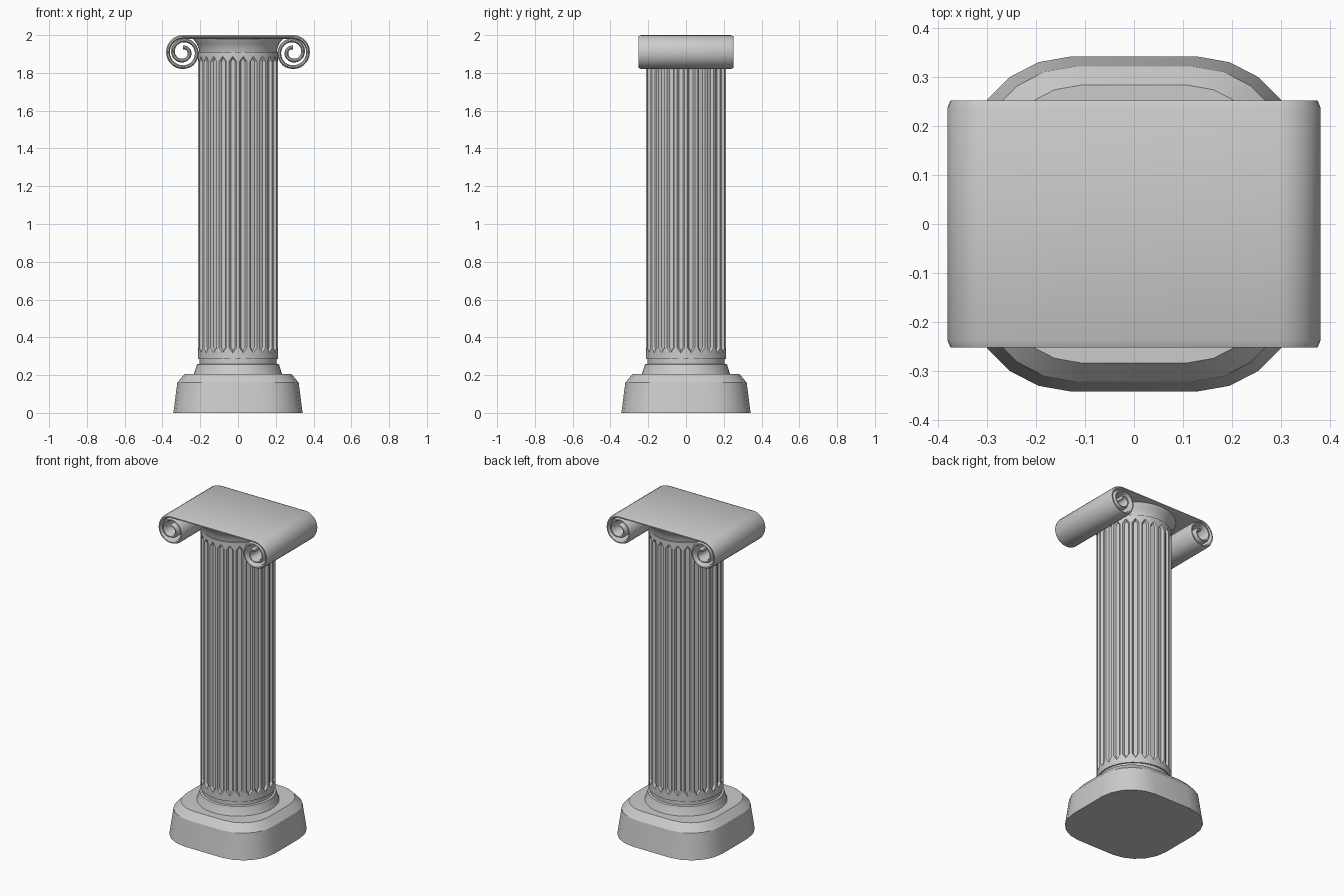
import bpy, bmesh, math
from math import sin, cos, pi
from mathutils import Vector

cube = bpy.data.objects.get("Cube")
if cube:
    bpy.data.objects.remove(cube, do_unlink=True)

GREY = 0.6
stone = bpy.data.materials.new("grey_stone")
stone.use_nodes = True
stone.diffuse_color = (GREY, GREY, GREY, 1)
stone.node_tree.nodes["Principled BSDF"].inputs["Base Color"].default_value = (GREY, GREY, GREY, 1)


def finish(bm, name, angle=30):
    bmesh.ops.recalc_face_normals(bm, faces=bm.faces[:])
    mesh = bpy.data.meshes.new(name)
    bm.to_mesh(mesh)
    bm.free()
    mesh.materials.append(stone)
    obj = bpy.data.objects.new(name, mesh)
    bpy.context.collection.objects.link(obj)
    bpy.ops.object.select_all(action="DESELECT")
    obj.select_set(True)
    bpy.context.view_layer.objects.active = obj
    bpy.ops.object.shade_smooth_by_angle(angle=math.radians(angle))
    return obj


def loft(name, sections, angle=30):
    """Skin a list of closed sections and cap both ends."""
    bm = bmesh.new()
    rings = [[bm.verts.new(p) for p in s] for s in sections]
    n = len(rings[0])
    for a, b in zip(rings, rings[1:]):
        for i in range(n):
            j = (i + 1) % n
            bm.faces.new((a[i], a[j], b[j], b[i]))
    bm.faces.new(rings[0])
    bm.faces.new(rings[-1])
    return finish(bm, name, angle)


def lathe(name, profile, segments=48):
    turn = [2 * pi * i / segments for i in range(segments)]
    return loft(name, [[(r * cos(t), r * sin(t), z) for t in turn] for r, z in profile])


# Plinth: rounded square, tapering upward with a sloped shoulder
corner = [(0.342, 0.127), (0.33, 0.195), (0.30, 0.253),
          (0.253, 0.30), (0.195, 0.33), (0.127, 0.342)]
outline = []
for q in range(4):
    c, s = round(cos(q * pi / 2)), round(sin(q * pi / 2))
    outline += [(x * c - y * s, x * s + y * c) for x, y in corner]
loft("plinth", [[(x * k, y * k, z) for x, y in outline]
                for k, z in ((1, 0), (0.94, 0.16), (0.83, 0.205))])

# Mouldings under and over the shaft
lathe("base_moulding", [(0.237, 0.2), (0.23, 0.215), (0.217, 0.257),
                        (0.205, 0.26), (0.205, 0.29)])
lathe("capital_flare", [(0.203, 1.9), (0.207, 1.925), (0.218, 1.955),
                        (0.238, 1.98), (0.24, 1.988)])

# Fluted shaft: each flute is a pointed panel, inset and sunk
FLUTES, R = 24, 0.213
LOW, TIP_LOW, SIDE_LOW = 0.285, 0.318, 0.345
HIGH, TIP_HIGH, SIDE_HIGH = 1.91, 1.888, 1.861
step = 2 * pi / FLUTES
half = step * 0.36
bm = bmesh.new()


def shaft_vert(angle, z, r=R):
    return bm.verts.new((r * cos(angle), r * sin(angle), z))


columns = []
for i in range(FLUTES):
    mid = (i + 0.5) * step
    left, right = [[shaft_vert(mid + d, z) for z in (LOW, SIDE_LOW, SIDE_HIGH, HIGH)]
                   for d in (-half, half)]
    tips = [shaft_vert(mid, z, R * cos(half)) for z in (TIP_LOW, TIP_HIGH)]
    columns.append((left, right, tips))
panels = []
for i, (left, right, tips) in enumerate(columns):
    following = columns[(i + 1) % FLUTES][0]
    for k in range(3):
        bm.faces.new((right[k], following[k], following[k + 1], right[k + 1]))
    bm.faces.new((left[0], right[0], right[1], tips[0], left[1]))
    bm.faces.new((left[2], tips[1], right[2], right[3], left[3]))
    panels.append(bm.faces.new((tips[0], right[1], right[2], tips[1], left[2], left[1])))
for level in (0, 3):
    bm.faces.new([v for left, right, _ in columns for v in (left[level], right[level])])
bmesh.ops.recalc_face_normals(bm, faces=bm.faces[:])
bmesh.ops.inset_individual(bm, faces=panels, thickness=0.009, depth=-0.013)
finish(bm, "fluted_shaft", 25)

# Scroll: one band swept along a path that curls into a spiral at each side
CX, CZ, RADIUS, THICK = 0.291, 1.909, 0.091, 0.02
TURNS, STEPS = 2.0, 56
spiral = []
for i in range(STEPS + 1):
    t = TURNS * i / STEPS
    r = RADIUS - 0.005 * min(t, 0.6) - 0.038 * max(0, t - 0.6) - THICK / 2
    a = pi / 2 - 2 * pi * t
    spiral.append(Vector((CX + r * cos(a), 0, CZ + r * sin(a))))
path = [Vector((-p.x, 0, p.z)) for p in reversed(spiral)] + spiral
h, w, chamfer = THICK / 2, 0.252, 0.015
section = [(h, -w + chamfer), (h, w - chamfer), (h * 0.35, w), (-h * 0.35, w),
           (-h, w - chamfer), (-h, -w + chamfer), (-h * 0.35, -w), (h * 0.35, -w)]
stations = []
for i, p in enumerate(path):
    along = (path[min(i + 1, len(path) - 1)] - path[max(i - 1, 0)]).normalized()
    out = Vector((-along.z, 0, along.x))
    stations.append([p + out * n + Vector((0, y, 0)) for n, y in section])
loft("scroll_capital", stations)
